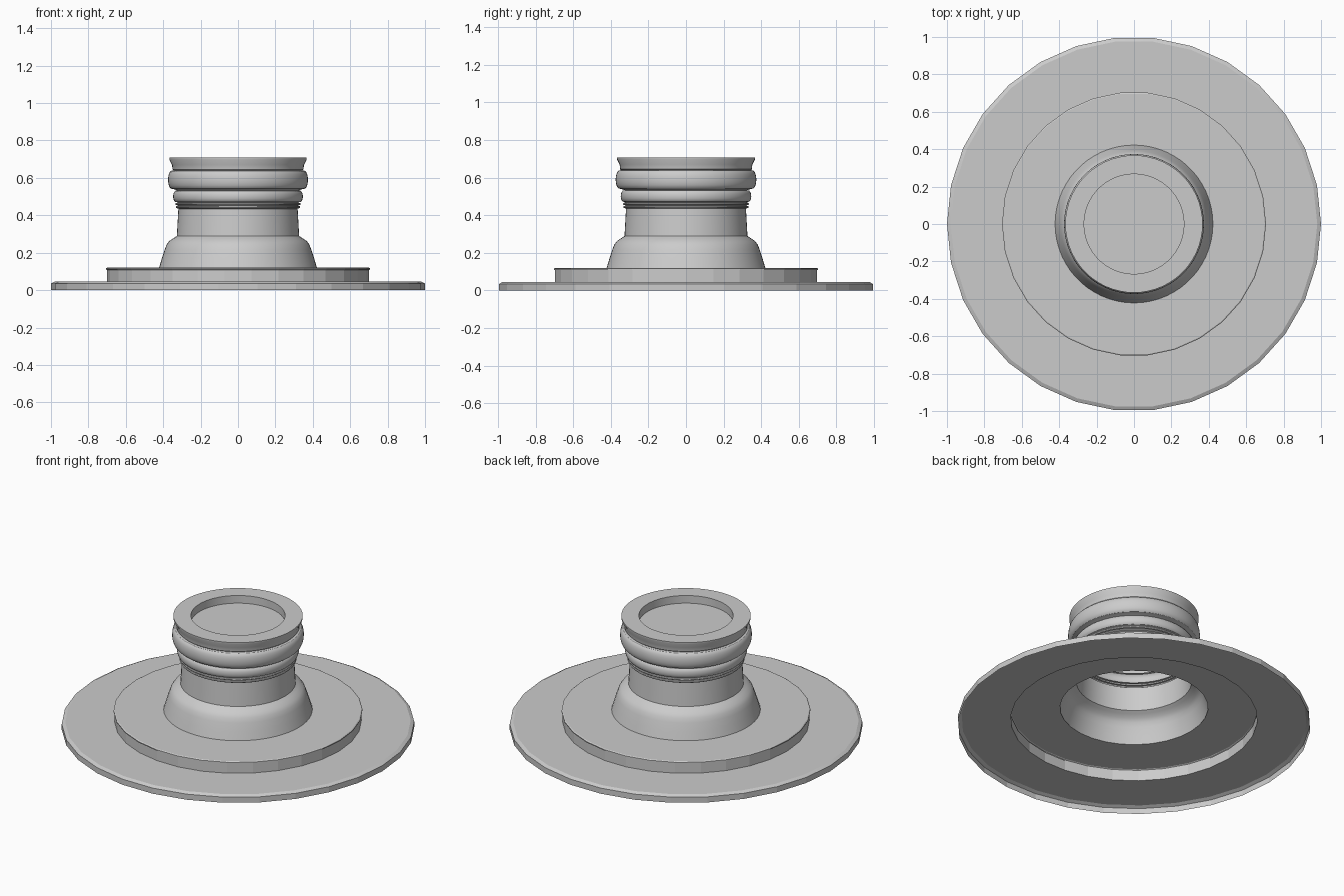
import bpy, bmesh
from math import sin, cos, pi, radians

if "Cube" in bpy.data.objects:
    bpy.data.objects.remove(bpy.data.objects["Cube"])


def lathe(name, profile, sides, smooth_angle, cap_end=False):
    """Revolve an (r, z) profile around z as a single open skin."""
    bm = bmesh.new()
    rings = [[bm.verts.new((r * cos(2 * pi * i / sides), r * sin(2 * pi * i / sides), z))
              for i in range(sides)] for r, z in profile]
    for a, b in zip(rings, rings[1:]):
        for i in range(sides):
            j = (i + 1) % sides
            bm.faces.new((a[i], a[j], b[j], b[i]))
    if cap_end:
        bm.faces.new(rings[-1])
    mesh = bpy.data.meshes.new(name)
    bm.to_mesh(mesh)
    bm.free()
    ob = bpy.data.objects.new(name, mesh)
    bpy.context.collection.objects.link(ob)
    bpy.ops.object.select_all(action='DESELECT')
    ob.select_set(True)
    bpy.context.view_layer.objects.active = ob
    bpy.ops.object.shade_smooth_by_angle(angle=radians(smooth_angle))
    return ob


def bead(z0, z1, r_base, r_peak, steps=8):
    """Rounded bulge between two heights."""
    return [(r_base + (r_peak - r_base) * sin(pi * i / steps) ** 0.7,
             (z0 + z1) / 2 - (z1 - z0) / 2 * cos(pi * i / steps))
            for i in range(steps + 1)]


# Stepped flange, open underneath: outer plate, then raised inner disc
lathe("flange", [(1.0, 0.0), (1.0, 0.035), (0.98, 0.045), (0.70, 0.045),
                 (0.70, 0.108), (0.706, 0.11), (0.706, 0.116), (0.70, 0.12),
                 (0.42, 0.12)], 30, 10)

# Hollow neck: flared foot, straight shaft, three beads, lip and recessed cap
foot = [(0.422, 0.12), (0.407, 0.17), (0.392, 0.217), (0.382, 0.243),
        (0.367, 0.263), (0.345, 0.278), (0.327, 0.29)]
shaft = [(0.319, 0.435)]
beads = (bead(0.437, 0.451, 0.322, 0.333, 4) + bead(0.453, 0.468, 0.322, 0.335, 4)
         + bead(0.47, 0.533, 0.325, 0.347) + bead(0.54, 0.64, 0.345, 0.374, 10))
lip = [(0.35, 0.645), (0.353, 0.67), (0.367, 0.698), (0.367, 0.708),
       (0.267, 0.708), (0.267, 0.66)]
lathe("neck", foot + shaft + beads + lip, 60, 30, cap_end=True)
